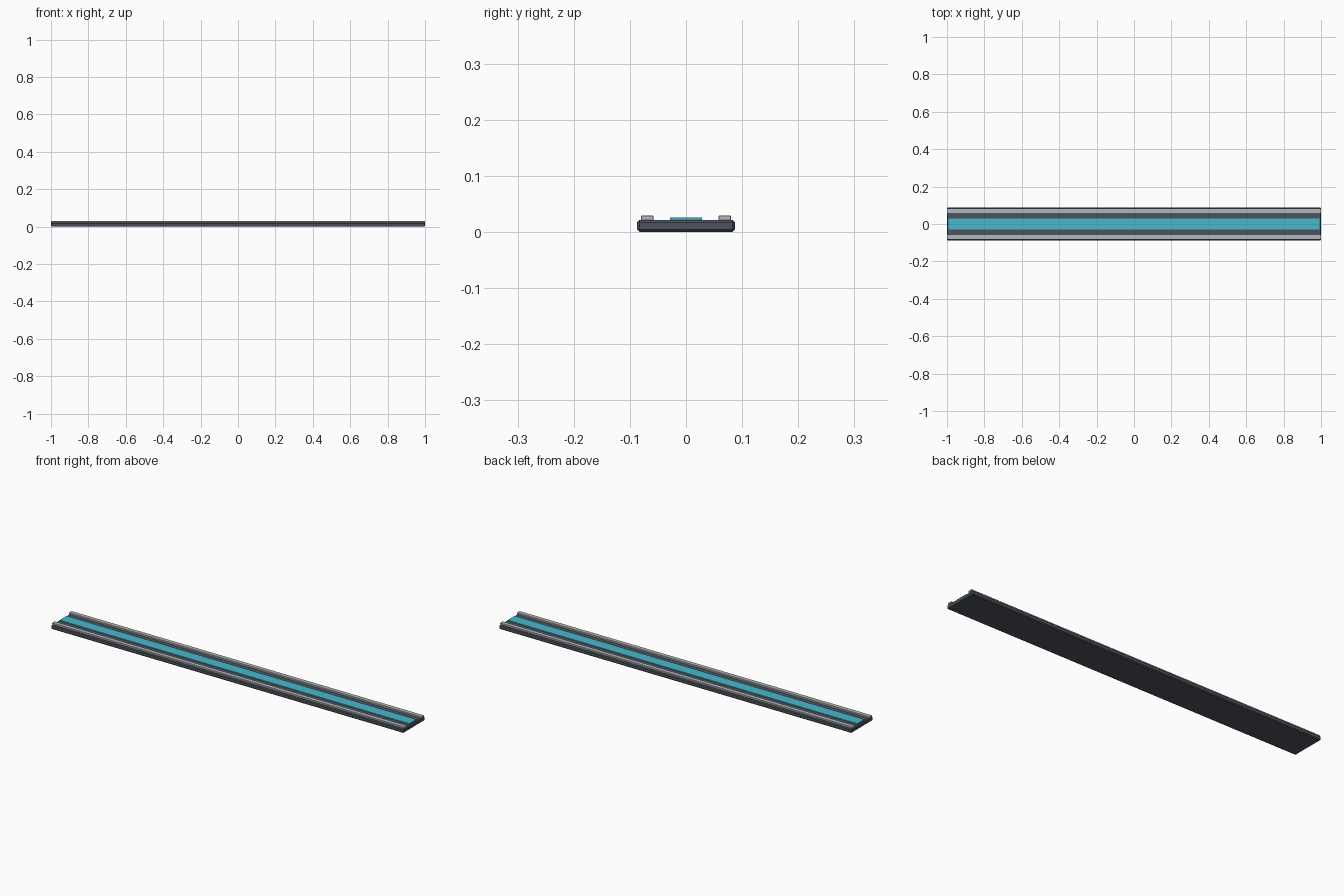
import bpy, bmesh

if "Cube" in bpy.data.objects:
    bpy.data.objects.remove(bpy.data.objects["Cube"])


def material(name, rgb):
    m = bpy.data.materials.new(name)
    m.diffuse_color = (*rgb, 1)
    m.use_nodes = True
    m.node_tree.nodes["Principled BSDF"].inputs["Base Color"].default_value = m.diffuse_color
    return m


dark = material("dark slate", (0.075, 0.085, 0.11))
metal = material("light grey metal", (0.46, 0.48, 0.50))
teal = material("teal glow", (0.065, 0.48, 0.60))


def block(name, size, y, z0, mat, bevel=0.0):
    """Box centred on x, standing on z0, with optional chamfered edges."""
    bm = bmesh.new()
    bmesh.ops.create_cube(bm, size=1)
    for v in bm.verts:
        v.co = (v.co.x * size[0], v.co.y * size[1] + y, (v.co.z + 0.5) * size[2] + z0)
    if bevel:
        bmesh.ops.bevel(bm, geom=bm.edges[:], offset=bevel, segments=1,
                        profile=0.5, affect='EDGES')
    me = bpy.data.meshes.new(name)
    bm.to_mesh(me)
    bm.free()
    me.materials.append(mat)
    ob = bpy.data.objects.new(name, me)
    bpy.context.collection.objects.link(ob)
    return ob


# chamfered base slab
block("base_slab", (2.0, 0.174, 0.021), 0, 0, dark, 0.004)

# central strip lying on the slab
block("centre_strip", (1.985, 0.057, 0.005), 0, 0.0205, teal)

# raised side rails
for side, name in ((-1, "front_rail"), (1, "back_rail")):
    block(name, (2.0, 0.022, 0.009), side * 0.069, 0.020, metal, 0.001)
